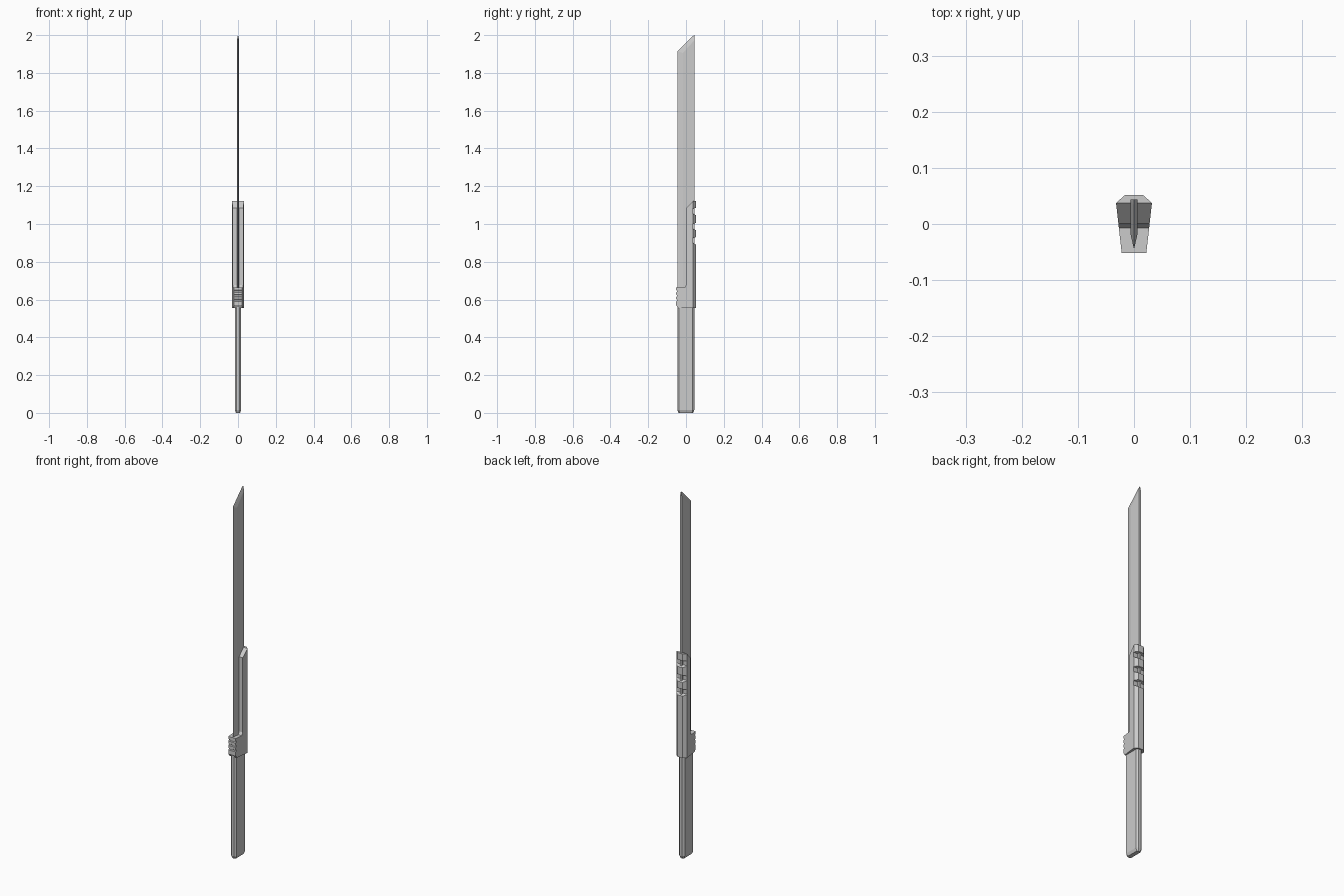
import bpy, bmesh

if "Cube" in bpy.data.objects:
    bpy.data.objects.remove(bpy.data.objects["Cube"])


def make_object(name, bm):
    bmesh.ops.recalc_face_normals(bm, faces=bm.faces)
    mesh = bpy.data.meshes.new(name)
    bm.to_mesh(mesh)
    bm.free()
    obj = bpy.data.objects.new(name, mesh)
    bpy.context.collection.objects.link(obj)
    return obj


def prism(name, points, offset):
    """Extrude a closed outline of 3D points along an offset."""
    bm = bmesh.new()
    face = bm.faces.new([bm.verts.new(p) for p in points])
    ext = bmesh.ops.extrude_face_region(bm, geom=[face])["geom"]
    moved = [g for g in ext if isinstance(g, bmesh.types.BMVert)]
    bmesh.ops.translate(bm, verts=moved, vec=offset)
    return make_object(name, bm)


def hull(name, points):
    """Convex faceted solid through the given points."""
    bm = bmesh.new()
    for p in points:
        bm.verts.new(p)
    bmesh.ops.convex_hull(bm, input=bm.verts)
    bmesh.ops.dissolve_limit(bm, angle_limit=0.02, verts=bm.verts, edges=bm.edges)
    return make_object(name, bm)


# Blade: sharp edge at the front and along the slanted tip, flat spine at the back
edge = [(0, -0.045, 0.57), (0, -0.045, 1.915), (0, 0.033, 1.993), (0, 0.044, 2.0)]
ridge = [(-0.017, 0.57), (-0.017, 1.905), (0.044, 1.972), (0.044, 0.57)]
hull("blade", edge + [(s * 0.0065, y, z) for s in (-1, 1) for y, z in ridge])


# Grip: chamfered bar with a bevelled butt
def octagon(hx, hy, c, z):
    half = [(hx - c, hy), (hx, hy - c)]
    return [(sx * x, sy * y - 0.001, z) for x, y in half for sx in (-1, 1) for sy in (-1, 1)]


hull("grip", octagon(0.011, 0.039, 0.006, 0)
     + octagon(0.017, 0.045, 0.009, 0.015)
     + octagon(0.017, 0.045, 0.009, 0.58))

# Guard: side outline with front ribs and back notches
side = [(0.052, 0.555), (-0.042, 0.555), (-0.052, 0.57)]
for z in (0.59, 0.614, 0.638):
    side += [(-0.052, z), (-0.047, z + 0.003), (-0.047, z + 0.009), (-0.052, z + 0.012)]
side += [(-0.052, 0.663), (-0.007, 0.663), (0.001, 0.678), (0.001, 1.085),
         (0.0375, 1.122), (0.052, 1.122)]
for z in (1.085, 1.005, 0.93):
    side += [(0.052, z), (0.035, z - 0.004), (0.035, z - 0.03), (0.052, z - 0.038)]
guard = prism("guard", [(-0.05, y, z) for y, z in side], (0.1, 0, 0))

# Trim the guard to its tapered six-sided plan
plan = [(0.021, -0.06), (0.032, 0.0375), (0.015, 0.0525)]
plan += [(-x, y) for x, y in reversed(plan)]
cutter = prism("guard_plan_cutter", [(x, y, 0.4) for x, y in plan], (0, 0, 0.9))
cutter.hide_render = True
cutter.hide_viewport = True
mod = guard.modifiers.new("plan", "BOOLEAN")
mod.operation = "INTERSECT"
mod.solver = "EXACT"
mod.object = cutter
